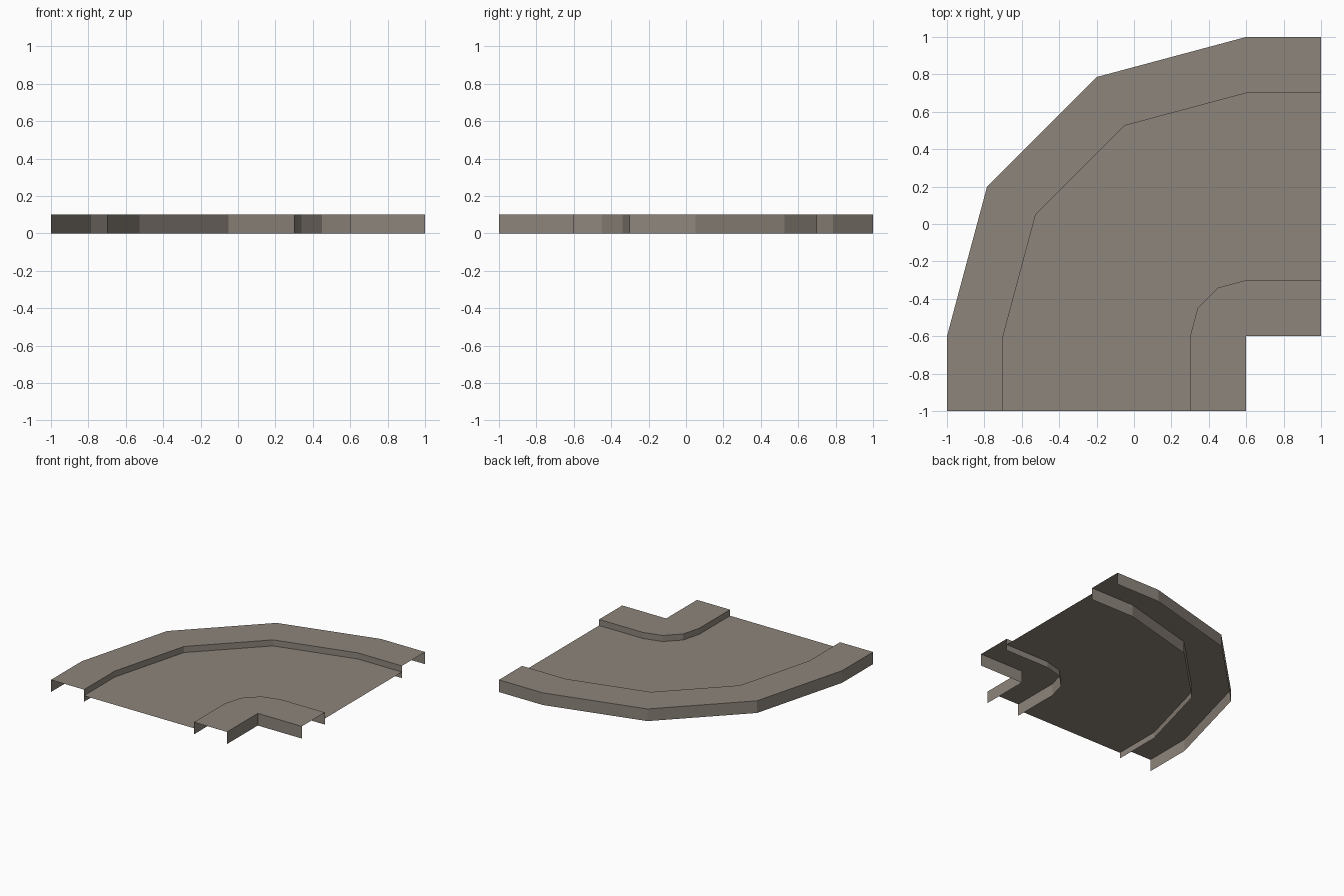
import bpy, bmesh
from math import sin, cos, pi

if "Cube" in bpy.data.objects:
    bpy.data.objects.remove(bpy.data.objects["Cube"])

CENTRE = (0.6, -0.6)      # pivot of the road bend
TOP, ROAD = 0.10, 0.05    # pavement height, road height

stone = bpy.data.materials.new("warm grey stone")
stone.diffuse_color = (0.27, 0.235, 0.2, 1)
stone.use_nodes = True
stone.node_tree.nodes["Principled BSDF"].inputs["Base Color"].default_value = stone.diffuse_color


def bend(r):
    """Path: straight 0.4 run, quarter turn in three facets, straight 0.4 run."""
    cx, cy = CENTRE
    pts = [(cx - r, cy - 0.4)]
    if r == 0:
        pts += [(cx, cy)] * 4
    else:
        pts += [(cx - r * cos(i * pi / 6), cy + r * sin(i * pi / 6)) for i in range(4)]
    return pts + [(cx + 0.4, cy + r)]


def make_strip(name, a, b):
    """Skin two matching 3D paths into an open sheet."""
    bm = bmesh.new()
    va = [bm.verts.new(p) for p in a]
    vb = [bm.verts.new(p) for p in b]
    for i in range(len(a) - 1):
        quad = (va[i], vb[i], vb[i + 1], va[i + 1])
        if len({tuple(v.co) for v in quad}) > 2:
            bm.faces.new(quad)
    bmesh.ops.remove_doubles(bm, verts=bm.verts, dist=1e-5)
    mesh = bpy.data.meshes.new(name)
    bm.to_mesh(mesh)
    bm.free()
    mesh.materials.append(stone)
    bpy.context.collection.objects.link(bpy.data.objects.new(name, mesh))


def flat(name, r_in, r_out, z):
    # wound so the normals point up
    make_strip(name, [(x, y, z) for x, y in bend(r_out)],
               [(x, y, z) for x, y in bend(r_in)])


def wall(name, r, outward):
    lo = [(x, y, 0) for x, y in bend(r)]
    hi = [(x, y, TOP) for x, y in bend(r)]
    if outward:
        make_strip(name, lo, hi)
    else:
        make_strip(name, hi, lo)


# Horizontal surfaces
flat("road_surface", 0.3, 1.3, ROAD)
flat("outer_pavement", 1.3, 1.6, TOP)
flat("inner_pavement", 0, 0.3, TOP)

# Upright walls and kerbs, open at both road ends
wall("outer_wall", 1.6, True)
wall("outer_kerb", 1.3, False)
wall("inner_kerb", 0.3, True)
wall("inner_wall", 0, False)
